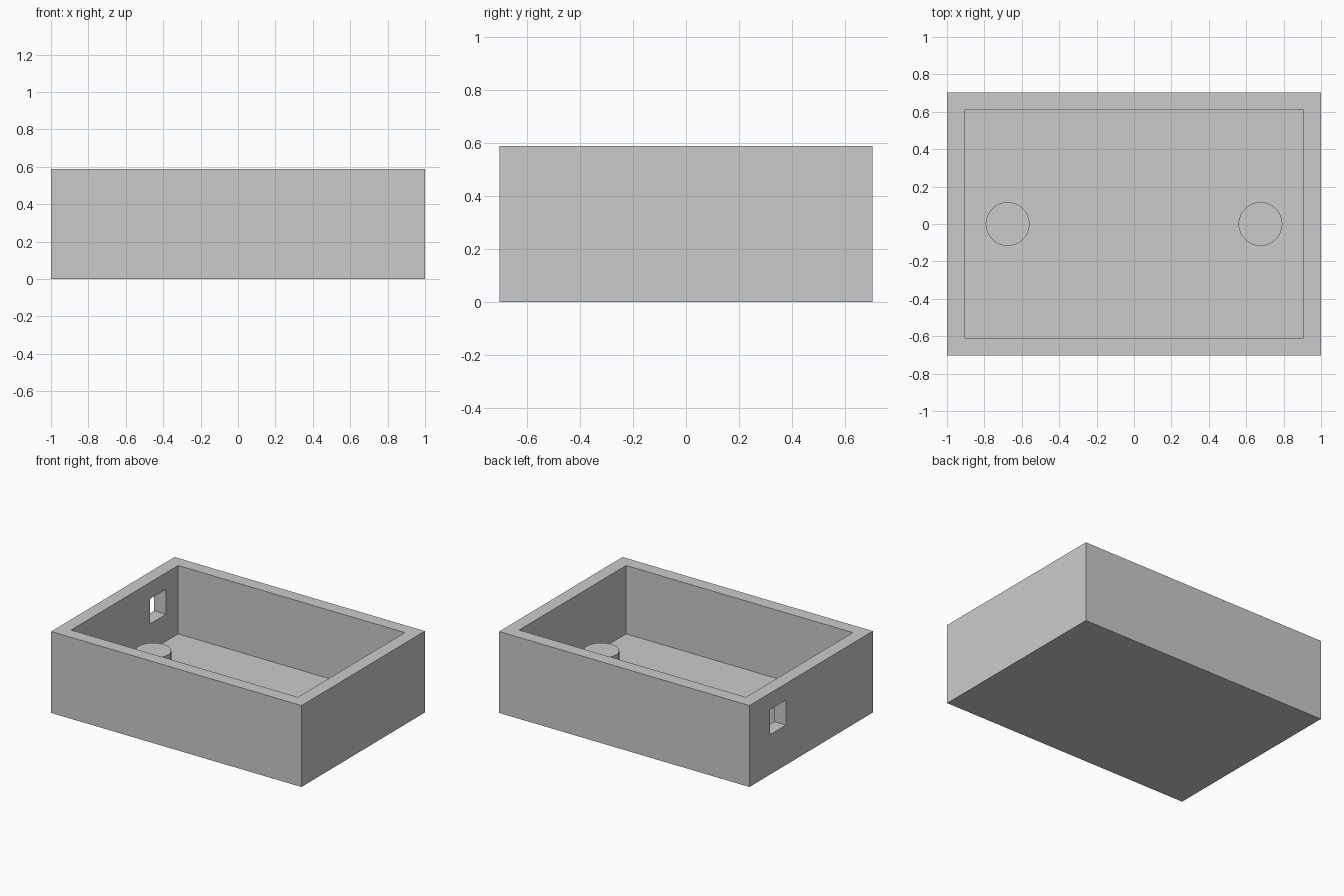
import bpy
import math

if "Cube" in bpy.data.objects:
    bpy.data.objects.remove(bpy.data.objects["Cube"], do_unlink=True)

# Overall sizes
LENGTH, WIDTH, HEIGHT, WALL = 2.0, 1.408, 0.588, 0.094
POST_X, POST_RADIUS, POST_TOP = 0.676, 0.117, 0.269

grey = bpy.data.materials.new("plain grey")
grey.use_nodes = True
colour = (0.6, 0.6, 0.6, 1.0)
grey.diffuse_color = colour
grey.node_tree.nodes["Principled BSDF"].inputs["Base Color"].default_value = colour


def box(name, low, high):
    """Axis-aligned box between two corners."""
    bpy.ops.mesh.primitive_cube_add(size=1)
    obj = bpy.context.object
    obj.name = name
    obj.location = [(a + b) / 2 for a, b in zip(low, high)]
    obj.scale = [b - a for a, b in zip(low, high)]
    bpy.ops.object.transform_apply(location=True, rotation=False, scale=True)
    obj.data.materials.append(grey)
    return obj


def cut(target, cutter):
    """Subtract a box and remove it afterwards."""
    cutter.hide_render = True
    mod = target.modifiers.new("cut", "BOOLEAN")
    mod.operation = "DIFFERENCE"
    mod.solver = "EXACT"
    mod.object = cutter
    bpy.context.view_layer.objects.active = target
    bpy.ops.object.modifier_apply(modifier=mod.name)
    bpy.data.objects.remove(cutter, do_unlink=True)


# Open tray with a solid floor
x, y = LENGTH / 2, WIDTH / 2
tray = box("tray", (-x, -y, 0), (x, y, HEIGHT))
cut(tray, box("cavity", (WALL - x, WALL - y, WALL), (x - WALL, y - WALL, HEIGHT + 0.2)))

# Square cable opening through one end wall
cut(tray, box("opening", (-x - 0.1, 0.288, 0.288), (WALL - x + 0.1, 0.472, 0.469)))

# Round mounting posts on the floor
for side, sign in (("left", 1), ("right", -1)):
    bottom = WALL - 0.01
    bpy.ops.mesh.primitive_cylinder_add(
        vertices=64, radius=POST_RADIUS, depth=POST_TOP - bottom,
        location=(sign * POST_X, 0, (POST_TOP + bottom) / 2))
    post = bpy.context.object
    post.name = side + "_post"
    post.data.materials.append(grey)
    bpy.ops.object.shade_smooth_by_angle(angle=math.radians(30))
